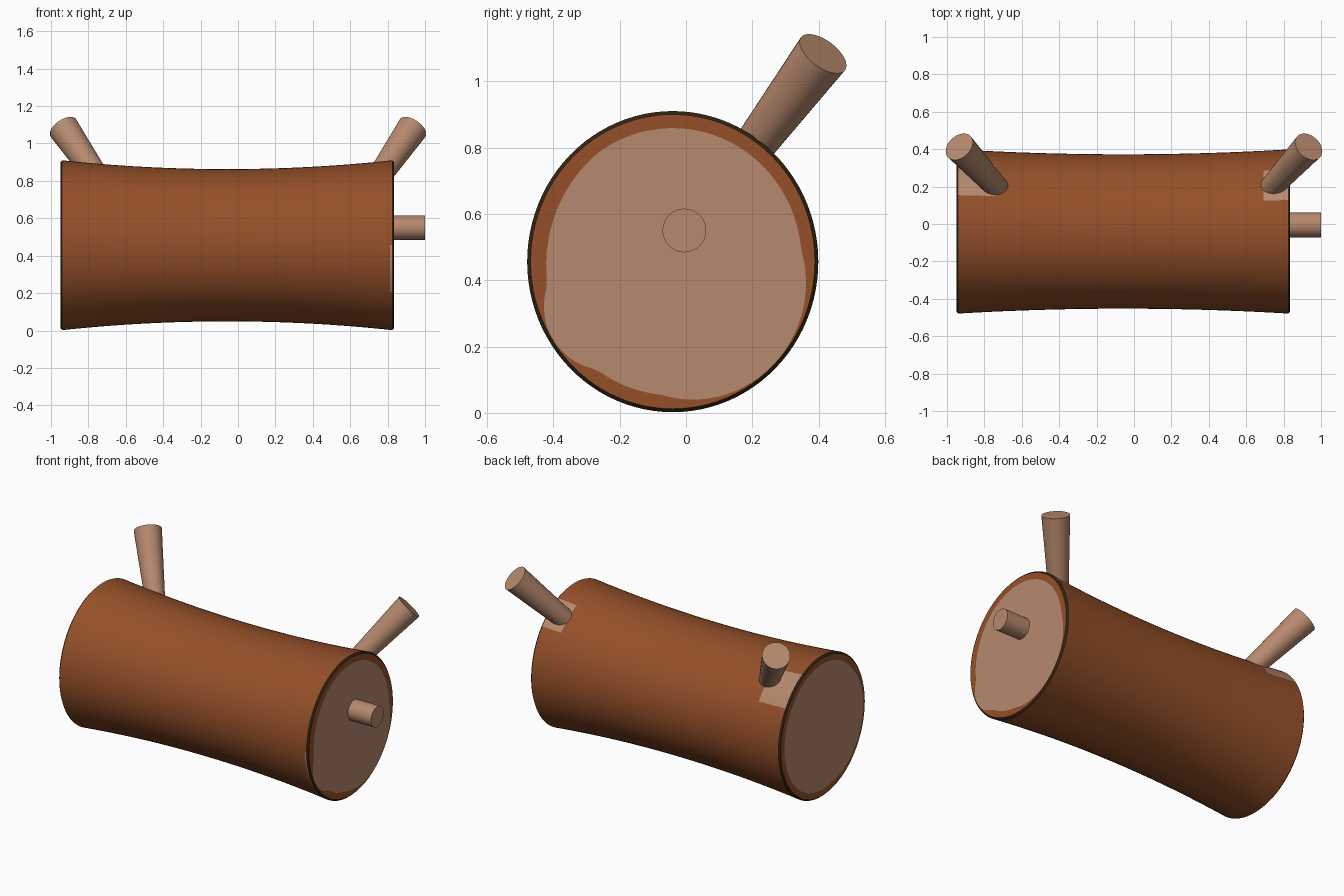
import bpy, bmesh, math
from mathutils import Vector

cube = bpy.data.objects.get("Cube")
if cube:
    bpy.data.objects.remove(cube)


def material(name, rgb):
    mat = bpy.data.materials.new(name)
    mat.use_nodes = True
    mat.diffuse_color = (*rgb, 1)
    mat.node_tree.nodes["Principled BSDF"].inputs["Base Color"].default_value = (*rgb, 1)
    return mat


BARK, WOOD, RIM = range(3)
mats = [material("bark brown", (0.30, 0.080, 0.022)),
        material("pale wood", (0.47, 0.25, 0.155)),
        material("dark rim", (0.030, 0.018, 0.006))]

SEGMENTS = 96
X0, X1 = -0.95, 0.835
MID = (X0 + X1) / 2
CENTRE_Y, CENTRE_Z = -0.04, 0.456


def finish(name, bm, slots):
    bmesh.ops.recalc_face_normals(bm, faces=bm.faces)
    mesh = bpy.data.meshes.new(name)
    bm.to_mesh(mesh)
    bm.free()
    obj = bpy.data.objects.new(name, mesh)
    bpy.context.collection.objects.link(obj)
    for mat in slots:
        mesh.materials.append(mat)
    bpy.ops.object.select_all(action="DESELECT")
    obj.select_set(True)
    bpy.context.view_layer.objects.active = obj
    bpy.ops.object.shade_smooth_by_angle(angle=math.radians(35))
    return obj


def ring(bm, x, factor):
    """Ring around the waisted trunk; factor(angle) scales its radius."""
    t = (x - MID) / (X1 - MID)
    verts = []
    for i in range(SEGMENTS):
        a = math.tau * i / SEGMENTS
        f = factor(a)
        verts.append(bm.verts.new((x, CENTRE_Y + f * (0.4125 + 0.027 * t * t) * math.cos(a),
                                   CENTRE_Z + f * (0.407 + 0.048 * t * t) * math.sin(a))))
    return verts


def bump(a, degrees, width):
    d = (math.degrees(a) - degrees + 180) % 360 - 180
    return max(0, 1 - (d / width) ** 2)


def heart_right(a):
    return 0.885 + 0.085 * max(bump(a, 315, 50), bump(a, 212, 22)) - 0.02 * bump(a, 165, 40)


def heart_left(a):
    return 0.89 + 0.05 * bump(a, 200, 60)


def side_paint(x, degrees):
    """Bare wood around the branches and where the right end is worn."""
    if x < -0.74 and 33 < degrees < 63:
        return WOOD
    if x > 0.69 and 42 < degrees < 66:
        return WOOD
    if x > 0.812 and 180 < degrees < 214:
        return WOOD
    return BARK


# Trunk: end discs, dark rims and waisted bark in one skin
bm = bmesh.new()
full = lambda a: 1.0
edge = lambda a: 0.975
rings = [ring(bm, X0, heart_left), ring(bm, X0, edge), ring(bm, X0 + 0.01, full)]
steps = 44
start, end = X0 + 0.01, X1 - 0.022
xs = [start + (end - start) * i / steps for i in range(1, steps + 1)] + [X1 - 0.01]
rings += [ring(bm, x, full) for x in xs]
rings += [ring(bm, X1, edge), ring(bm, X1, heart_right)]
last = len(rings) - 2
for k, (lower, upper) in enumerate(zip(rings, rings[1:])):
    for i in range(SEGMENTS):
        j = (i + 1) % SEGMENTS
        face = bm.faces.new((lower[i], lower[j], upper[j], upper[i]))
        if k in (1, last - 1):
            face.material_index = RIM
        elif 1 < k < last - 1:
            x = face.calc_center_median().x
            face.material_index = side_paint(x, 360 * (i + 0.5) / SEGMENTS)
for loop in (rings[0], rings[-1]):
    bm.faces.new(loop).material_index = WOOD
finish("trunk", bm, mats)


def limb(name, base, tip, r_base, r_tip, sides=32):
    """Tapered round stick between two points."""
    base, tip = Vector(base), Vector(tip)
    axis = tip - base
    bm = bmesh.new()
    bmesh.ops.create_cone(bm, cap_ends=True, segments=sides, radius1=r_base,
                          radius2=r_tip, depth=axis.length)
    turn = axis.to_track_quat("Z", "Y").to_matrix().to_4x4()
    bmesh.ops.transform(bm, matrix=turn, verts=bm.verts)
    bmesh.ops.translate(bm, vec=(base + tip) / 2, verts=bm.verts)
    return finish(name, bm, [mats[WOOD]])


# Branches, mirrored, and the end peg
for side, label in ((1, "left"), (-1, "right")):
    limb(label + "_branch", (side * 0.70, 0.16, 0.745), (side * 0.934, 0.413, 1.083), 0.057, 0.083)
limb("end_peg", (X1 - 0.05, -0.005, 0.55), (1.0, -0.005, 0.55), 0.066, 0.066)
